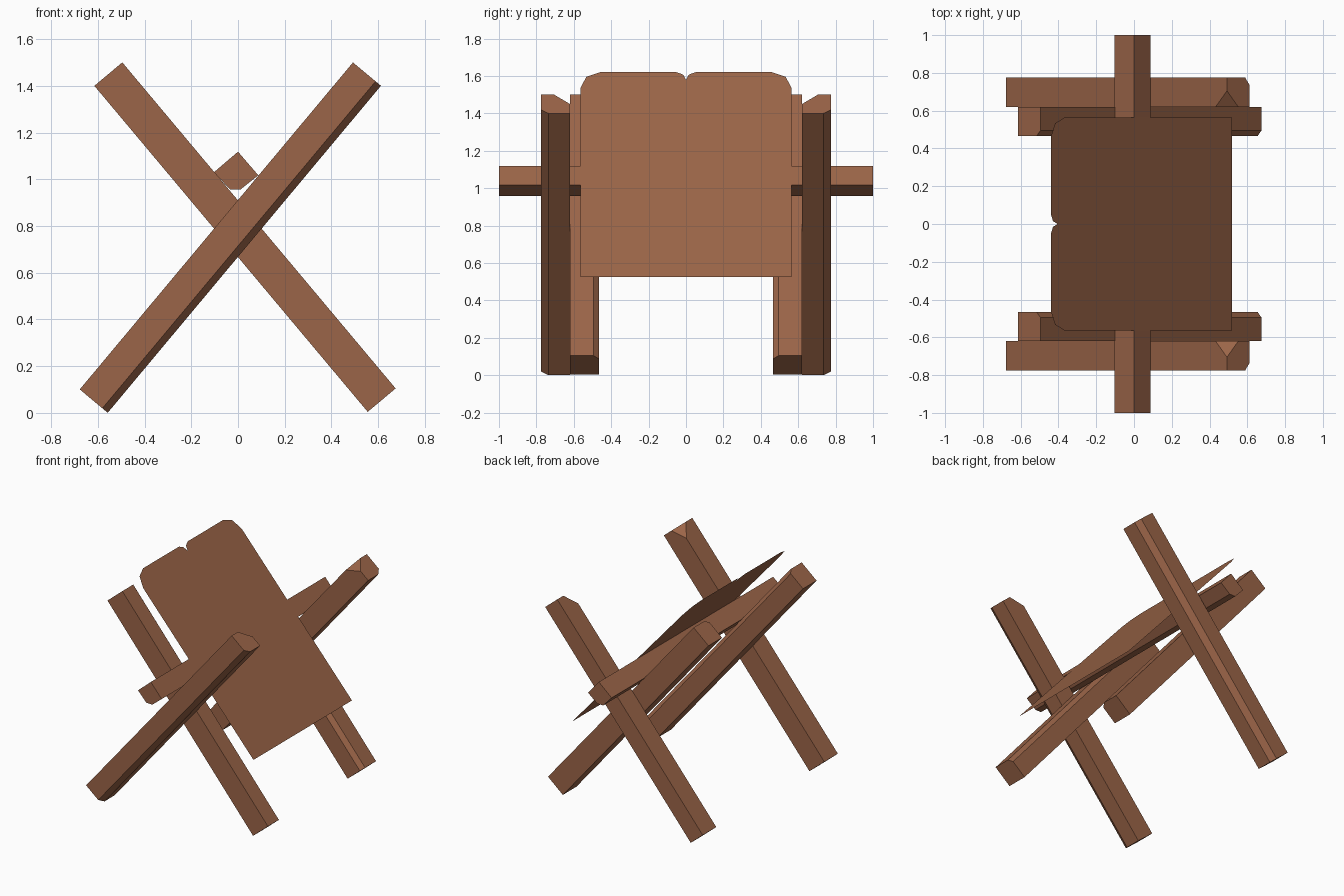
import bpy, bmesh
from mathutils import Vector

if "Cube" in bpy.data.objects:
    bpy.data.objects.remove(bpy.data.objects["Cube"])

wood = bpy.data.materials.new("brown")
wood.diffuse_color = (0.33, 0.13, 0.065, 1)
wood.use_nodes = True
wood.node_tree.nodes["Principled BSDF"].inputs["Base Color"].default_value = wood.diffuse_color


def make_object(name, bm, mirror=False):
    mesh = bpy.data.meshes.new(name)
    bm.to_mesh(mesh)
    bm.free()
    mesh.materials.append(wood)
    ob = bpy.data.objects.new(name, mesh)
    bpy.context.collection.objects.link(ob)
    if mirror:
        mod = ob.modifiers.new("mirror", 'MIRROR')
        mod.use_axis = (False, True, False)
        mod.use_mirror_merge = False
    return ob


def prism(section, start, end, u, v):
    """Sweep a 2D section (u, v axes) from start to end."""
    bm = bmesh.new()
    face = bm.faces.new([bm.verts.new(start + u * a + v * b) for a, b in section])
    ext = bmesh.ops.extrude_face_region(bm, geom=[face])
    verts = [g for g in ext["geom"] if isinstance(g, bmesh.types.BMVert)]
    bmesh.ops.translate(bm, verts=verts, vec=end - start)
    bmesh.ops.recalc_face_normals(bm, faces=bm.faces)
    return bm


Y = Vector((0, 1, 0))
H = 0.078  # half width of the leg beams


def leg(name, start, end, section, nick=None):
    start, end = Vector(start), Vector(end)
    d = (end - start).normalized()
    u = Vector((d.z, 0, -d.x))
    bm = prism(section, start, end, u, Y)
    if nick:  # slice one corner off the top end
        along, across, deep, y = nick
        corner = end - u * H + Y * y
        a, b, c = corner - d * along, corner + u * across, corner - Y * deep
        n = (b - a).cross(c - a).normalized()
        if n.dot(corner - a) < 0:
            n = -n
        cut = bmesh.ops.bisect_plane(bm, geom=bm.verts[:] + bm.edges[:] + bm.faces[:],
                                     plane_co=a, plane_no=n, clear_outer=True)
        edges = [g for g in cut["geom_cut"] if isinstance(g, bmesh.types.BMEdge)]
        bmesh.ops.contextual_create(bm, geom=edges)
        bmesh.ops.recalc_face_normals(bm, faces=bm.faces)
    make_object(name, bm, mirror=True)


# Crossed legs, mirrored to the back frame
leg("outer_legs", (-0.6175, 0, 0.0505), (0.552, 0, 1.45),
    [(-H, -0.775), (H - 0.03, -0.775), (H, -0.735), (H, -0.62), (-H, -0.62)],
    nick=(0.094, 0.078, 0.085, -0.62))
leg("inner_legs", (0.615, 0, 0.0545), (-0.555, 0, 1.45),
    [(-H, -0.62), (H, -0.62), (H, -0.495), (H - 0.027, -0.465), (-H, -0.465)])

# Ridge beam resting in the crossings
ridge = [(0, 1.118), (0.087, 1.017), (0.012, 0.957), (-0.035, 0.957), (-0.103, 1.03)]
make_object("ridge_beam", prism(ridge, Vector((0, -1, 0)), Vector((0, 1, 0)),
                                Vector((1, 0, 0)), Vector((0, 0, 1))))

# Thin sloping hide sheet with rounded top corners and a centre notch
half = [(0.565, 0.525), (0.565, 1.535), (0.533, 1.595), (0.46, 1.62),
        (0.05, 1.62), (0.015, 1.607)]
outline = half + [(0, 1.58)] + [(-y, z) for y, z in reversed(half)]
bm = bmesh.new()
bm.faces.new([bm.verts.new((0.52 - (z - 0.525) * 0.96 / 1.095, y, z)) for y, z in outline])
bm.normal_update()
for f in bm.faces:
    if f.normal.z < 0:
        f.normal_flip()
make_object("hide_sheet", bm)
